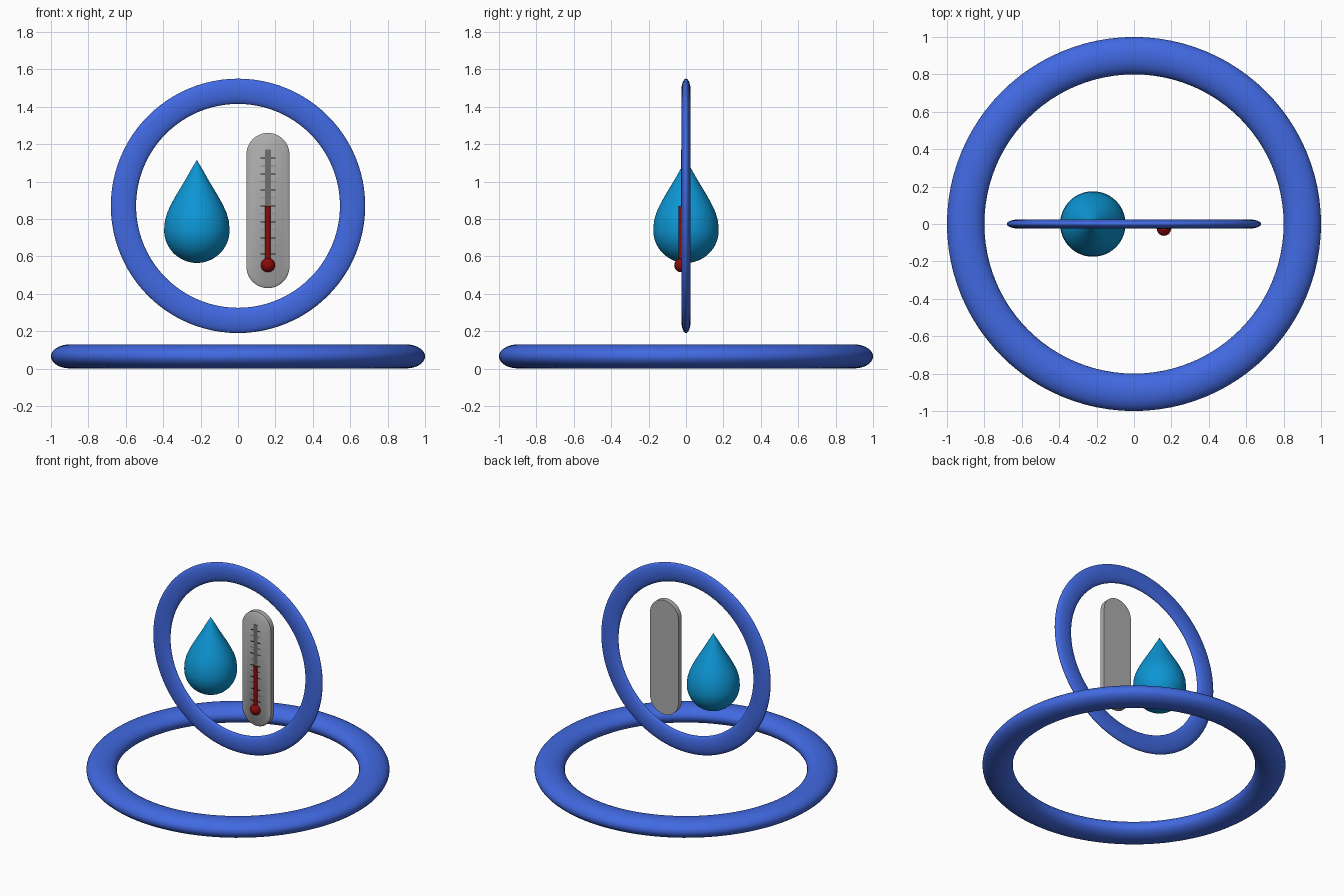
import bpy, bmesh
from math import sin, cos, pi, radians

if "Cube" in bpy.data.objects:
    bpy.data.objects.remove(bpy.data.objects["Cube"])


def material(name, color):
    m = bpy.data.materials.new(name)
    m.diffuse_color = (*color, 1)
    m.use_nodes = True
    m.node_tree.nodes["Principled BSDF"].inputs["Base Color"].default_value = m.diffuse_color
    return m


BLUE = material("royal_blue", (0.053, 0.141, 0.753))
WATER = material("water_blue", (0.004, 0.30, 0.65))
RED = material("dark_red", (0.26, 0.003, 0.003))
PLATE = material("plate_grey", (0.42, 0.42, 0.42))
DARK = material("groove_grey", (0.16, 0.16, 0.16))
BLACK = material("tick_black", (0.01, 0.01, 0.01))
VIOLET = material("tick_violet", (0.2, 0.2, 0.42))


def finish(name, mat, angle=40):
    o = bpy.context.object
    o.name = name
    o.data.materials.append(mat)
    bpy.ops.object.shade_smooth_by_angle(angle=radians(angle))
    return o


def from_bmesh(bm, name, mat):
    bmesh.ops.recalc_face_normals(bm, faces=bm.faces)
    me = bpy.data.meshes.new(name)
    bm.to_mesh(me)
    bm.free()
    o = bpy.data.objects.new(name, me)
    bpy.context.collection.objects.link(o)
    bpy.ops.object.select_all(action='DESELECT')
    o.select_set(True)
    bpy.context.view_layer.objects.active = o
    return finish(name, mat)


def ring(name, outer, inner, half_depth, z, tilt=0):
    minor = (outer - inner) / 2
    bpy.ops.mesh.primitive_torus_add(
        major_radius=(outer + inner) / 2, minor_radius=minor,
        major_segments=96, minor_segments=32,
        location=(0, 0, z), rotation=(tilt, 0, 0))
    bpy.context.object.scale.z = half_depth / minor
    return finish(name, BLUE)


def add_box(bm, x0, x1, y0, y1, z0, z1):
    verts = bmesh.ops.create_cube(bm, size=1)["verts"]
    for v in verts:
        v.co = (x1 if v.co.x > 0 else x0,
                y1 if v.co.y > 0 else y0,
                z1 if v.co.z > 0 else z0)


# Flat base ring and upright ring
ring("base_ring", 1.0, 0.8, 0.064, 0.065)
ring("upright_ring", 0.68, 0.545, 0.025, 0.87, pi / 2)

# Water drop: lathed profile with a round belly and a pointed tip
R, N = 0.175, 64
profile = [(R * sin(a), 0.74 - R * cos(a)) for a in (i * pi / 32 for i in range(1, 17))]
profile += [(0.171, 0.79), (0.158, 0.835), (0.137, 0.88), (0.112, 0.925),
            (0.085, 0.97), (0.058, 1.015), (0.033, 1.06), (0.015, 1.09)]
bm = bmesh.new()
rows = [[bm.verts.new((-0.22 + r * cos(2 * pi * k / N), r * sin(2 * pi * k / N), z))
         for k in range(N)] for r, z in profile]
bottom = bm.verts.new((-0.22, 0, 0.74 - R))
tip = bm.verts.new((-0.22, 0, 1.115))
for k in range(N):
    j = (k + 1) % N
    for a, b in zip(rows, rows[1:]):
        bm.faces.new((a[k], a[j], b[j], b[k]))
    bm.faces.new((bottom, rows[0][j], rows[0][k]))
    bm.faces.new((tip, rows[-1][k], rows[-1][j]))
from_bmesh(bm, "water_drop", WATER)

# Thermometer plate: rounded-end slab with a bevelled front edge
CX, HW, ZLO, ZHI = 0.16, 0.115, 0.545, 1.145
FRONT = -0.025


def stadium(bm, y, inset):
    r = HW - inset
    return [bm.verts.new((CX + r * cos(t), y, z + r * sin(t)))
            for z, start in ((ZHI, 0), (ZLO, pi))
            for t in (start + i * pi / 24 for i in range(25))]


bm = bmesh.new()
loops = [stadium(bm, 0.022, 0), stadium(bm, FRONT + 0.010, 0), stadium(bm, FRONT, 0.013)]
n = len(loops[0])
for a, b in zip(loops, loops[1:]):
    for k in range(n):
        j = (k + 1) % n
        bm.faces.new((a[k], a[j], b[j], b[k]))
bm.faces.new(loops[0])
bm.faces.new(loops[-1])
from_bmesh(bm, "thermometer_plate", PLATE)

# Empty part of the tube
bm = bmesh.new()
add_box(bm, CX - 0.016, CX + 0.016, FRONT - 0.002, FRONT + 0.01, 0.55, 1.17)
from_bmesh(bm, "thermometer_channel", DARK)

# Red liquid column and bulb
bpy.ops.mesh.primitive_cylinder_add(vertices=32, radius=0.015, depth=0.32,
                                    location=(CX, FRONT, 0.71))
finish("liquid_column", RED)
bpy.ops.mesh.primitive_uv_sphere_add(segments=32, ring_count=16, radius=0.038,
                                     location=(CX, FRONT, 0.553))
finish("liquid_bulb", RED)


# Scale marks on both sides of the tube
def ticks(name, heights, length, half_h, mat):
    bm = bmesh.new()
    for z in heights:
        for s in (-1, 1):
            x0, x1 = sorted((CX + s * 0.016, CX + s * (0.016 + length)))
            add_box(bm, x0, x1, FRONT - 0.0015, FRONT + 0.005, z - half_h, z + half_h)
    from_bmesh(bm, name, mat)


STEP = 0.0855
ticks("major_ticks", [0.87 + i * STEP for i in range(-3, 4)], 0.024, 0.003, BLACK)
ticks("minor_ticks", [0.87 + (i + 0.5) * STEP for i in range(-3, 3)], 0.024, 0.002, VIOLET)
